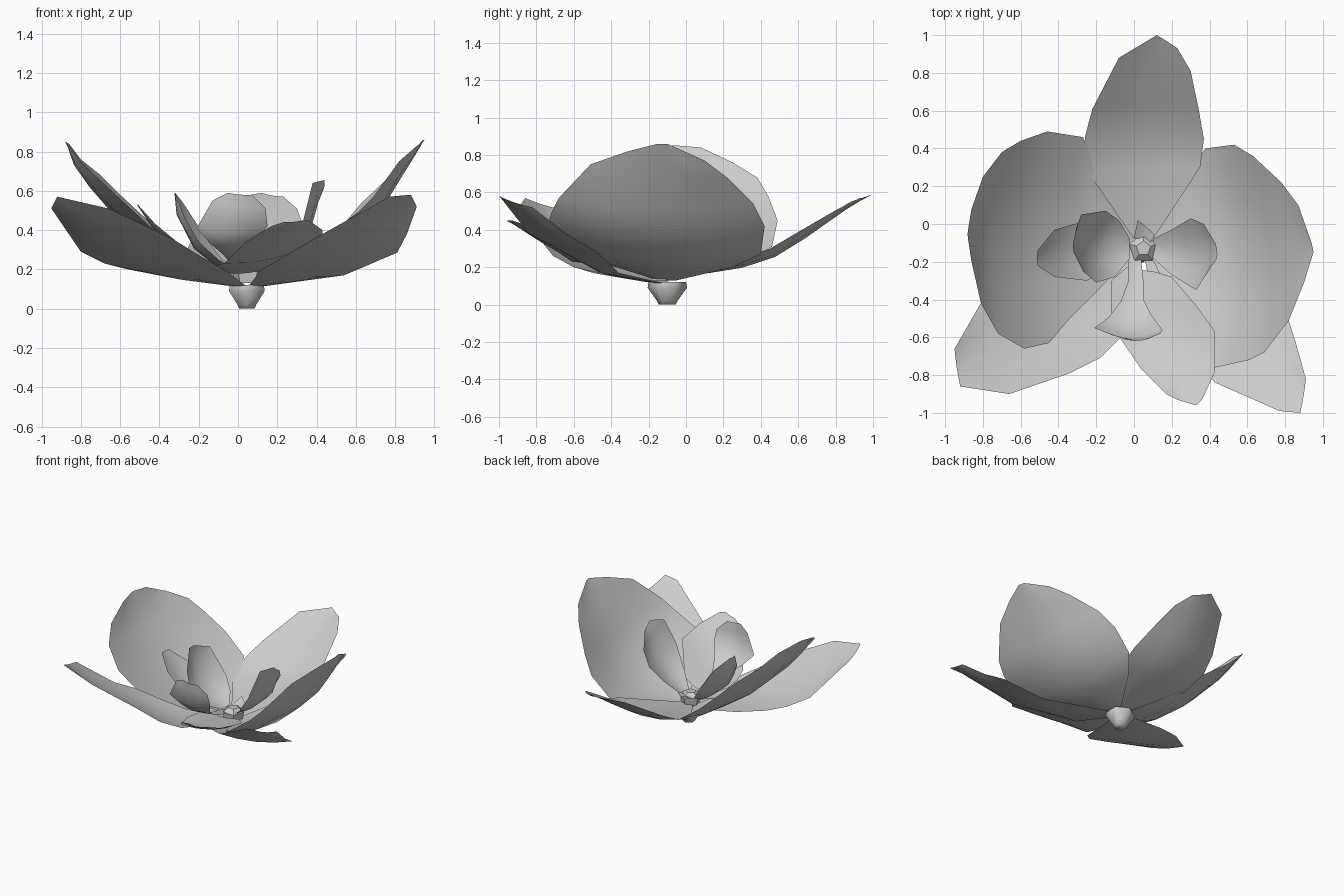
import bpy
import bmesh
from mathutils import Vector

cube = bpy.data.objects.get("Cube")
if cube:
    bpy.data.objects.remove(cube, do_unlink=True)

# One plain grey for the whole flower
GREY = (0.6, 0.6, 0.6, 1.0)
petal_grey = bpy.data.materials.new("petal_grey")
petal_grey.use_nodes = True
petal_grey.diffuse_color = GREY
shader = petal_grey.node_tree.nodes["Principled BSDF"]
shader.inputs["Base Color"].default_value = GREY
shader.inputs["Roughness"].default_value = 0.8


def finish(bm, name, smooth_angle):
    """Turn a bmesh into a named, smooth-shaded object in the scene."""
    mesh = bpy.data.meshes.new(name)
    bm.to_mesh(mesh)
    bm.free()
    mesh.materials.append(petal_grey)
    obj = bpy.data.objects.new(name, mesh)
    bpy.context.collection.objects.link(obj)
    bpy.ops.object.select_all(action="DESELECT")
    obj.select_set(True)
    bpy.context.view_layer.objects.active = obj
    bpy.ops.object.shade_smooth_by_angle(angle=smooth_angle)
    return obj


def petal(name, cup, rows, segments=4):
    """Loft a cupped sheet through rows, each giving its two edge points."""
    edges = [(Vector(row[:3]), Vector(row[3:])) for row in rows]
    middles = [(a + b) / 2 for a, b in edges]
    last = len(rows) - 1
    widest = max((b - a).length for a, b in edges)
    bm = bmesh.new()
    grid = []
    for i, (a, b) in enumerate(edges):
        # The sheet bulges away from its inner face, most where it is widest
        along = middles[min(i + 1, last)] - middles[max(i - 1, 0)]
        normal = (b - a).cross(along).normalized()
        depth = cup * ((b - a).length / widest) ** 1.5
        line = []
        for k in range(segments + 1):
            t = k / segments
            bulge = 4 * t * (1 - t) * depth
            line.append(bm.verts.new(a.lerp(b, t) - normal * bulge))
        grid.append(line)
    for low, high in zip(grid, grid[1:]):
        for k in range(segments):
            bm.faces.new((low[k], low[k + 1], high[k + 1], high[k]))
    return finish(bm, name, smooth_angle=1.2)


def lathe(name, centre, profile, sides, smooth_angle):
    """Stack rings of (radius, height) into a faceted, capped solid."""
    bm = bmesh.new()
    rings = []
    for radius, height in profile:
        ring = bmesh.ops.create_circle(bm, segments=sides, radius=radius)["verts"]
        bmesh.ops.translate(bm, verts=ring, vec=(centre[0], centre[1], height))
        rings.append(ring)
    for low, high in zip(rings, rings[1:]):
        for k in range(sides):
            n = (k + 1) % sides
            bm.faces.new((low[k], low[n], high[n], high[k]))
    bm.faces.new(rings[0])
    bm.faces.new(rings[-1])
    bmesh.ops.recalc_face_normals(bm, faces=bm.faces)
    return finish(bm, name, smooth_angle)


# Two broad side petals
petal("left_petal", 0.105, [
    (.08, -.05, .13, .08, -.15, .13),
    (.26, .25, .2, .25, -.5, .24),
    (.38, .4, .27, .43, -.76, .36),
    (.53, .42, .42, .61, -.72, .49),
    (.63, .36, .54, .69, -.68, .57),
    (.78, .22, .68, .82, -.51, .75),
    (.87, .1, .77, .9, -.31, .82),
    (.94, -.1, .86, .95, -.15, .86),
])
petal("right_petal", 0.09, [
    (0, -.15, .13, 0, -.05, .13),
    (-.2, -.36, .22, -.2, .3, .22),
    (-.34, -.5, .32, -.27, .46, .31),
    (-.45, -.63, .42, -.46, .49, .45),
    (-.58, -.66, .54, -.6, .44, .58),
    (-.72, -.58, .67, -.7, .38, .68),
    (-.81, -.42, .76, -.8, .25, .76),
    (-.86, -.2, .83, -.86, .08, .84),
    (-.88, -.07, .85, -.88, -.04, .85),
])

# Back sepal and the three lower sepals
petal("back_sepal", 0.05, [
    (0, -.08, .14, .1, -.08, .14),
    (-.24, .27, .23, .35, .3, .25),
    (-.26, .46, .3, .37, .45, .3),
    (-.22, .61, .38, .34, .62, .4),
    (-.08, .88, .55, .3, .81, .51),
    (.12, 1, .59, .23, .93, .57),
])
petal("right_lower_sepal", 0.04, [
    (.05, -.15, .11, 0, -.08, .11),
    (-.07, -.6, .2, -.35, -.13, .16),
    (-.18, -.71, .26, -.56, -.2, .2),
    (-.34, -.79, .36, -.68, -.29, .23),
    (-.66, -.9, .51, -.8, -.4, .29),
    (-.92, -.86, .57, -.95, -.66, .51),
])
petal("left_lower_sepal", 0.03, [
    (.1, -.1, .11, .05, -.15, .11),
    (.54, -.36, .17, .12, -.5, .2),
    (.81, -.48, .285, .43, -.84, .38),
    (.86, -.64, .38, .77, -.99, .57),
    (.91, -.82, .52, .88, -1, .58),
])
petal("front_sepal", 0.04, [
    (.1, -.25, .19, -.04, -.23, .18),
    (.2, -.28, .22, -.12, -.3, .2),
    (.32, -.42, .29, -.12, -.47, .22),
    (.43, -.57, .36, -.07, -.61, .23),
    (.43, -.78, .4, .04, -.77, .34),
    (.36, -.93, .45, .17, -.9, .42),
    (.33, -.96, .45, .23, -.93, .44),
])

# Upturned lip and its side lobes
petal("lip", 0.05, [
    (.03, -.12, .18, -.03, -.12, .18),
    (.05, -.3, .22, -.03, -.3, .22),
    (.05, -.4, .27, -.07, -.41, .27),
    (.09, -.48, .33, -.14, -.5, .33),
    (.15, -.56, .42, -.21, -.55, .41),
    (.14, -.58, .51, -.13, -.58, .55),
    (.07, -.61, .58, -.05, -.61, .59),
])
petal("left_lobe", 0.06, [
    (.1, -.08, .2, .1, -.18, .2),
    (.2, -.03, .28, .2, -.27, .28),
    (.3, .03, .4, .33, -.35, .44),
    (.37, 0, .5, .38, -.27, .64),
    (.43, -.1, .6, .44, -.18, .655),
])
petal("right_lobe", 0.06, [
    (-.02, -.18, .2, -.02, -.08, .2),
    (-.1, -.28, .25, -.08, .02, .25),
    (-.2, -.31, .34, -.15, .07, .34),
    (-.27, -.25, .46, -.28, .05, .54),
    (-.32, -.15, .59, -.32, -.09, .59),
])
petal("right_outer_lobe", 0.03, [
    (-.05, -.2, .19, -.05, -.1, .19),
    (-.25, -.3, .29, -.28, .01, .3),
    (-.42, -.28, .43, -.42, -.03, .42),
    (-.51, -.22, .53, -.51, -.14, .53),
])

# Central column with its small tip, and the stalk stub below
lathe("column", (.05, -.13), [(.07, .13), (.08, .19), (.04, .22)], 5, 0.3)
petal("column_tip", 0.01, [
    (0, -.07, .2, .08, -.11, .2),
    (.02, .02, .24, .11, -.06, .22),
])
lathe("stalk", (.045, -.1), [(.045, 0), (.055, .02), (.105, .09), (.1, .12)], 6, 1.3)
